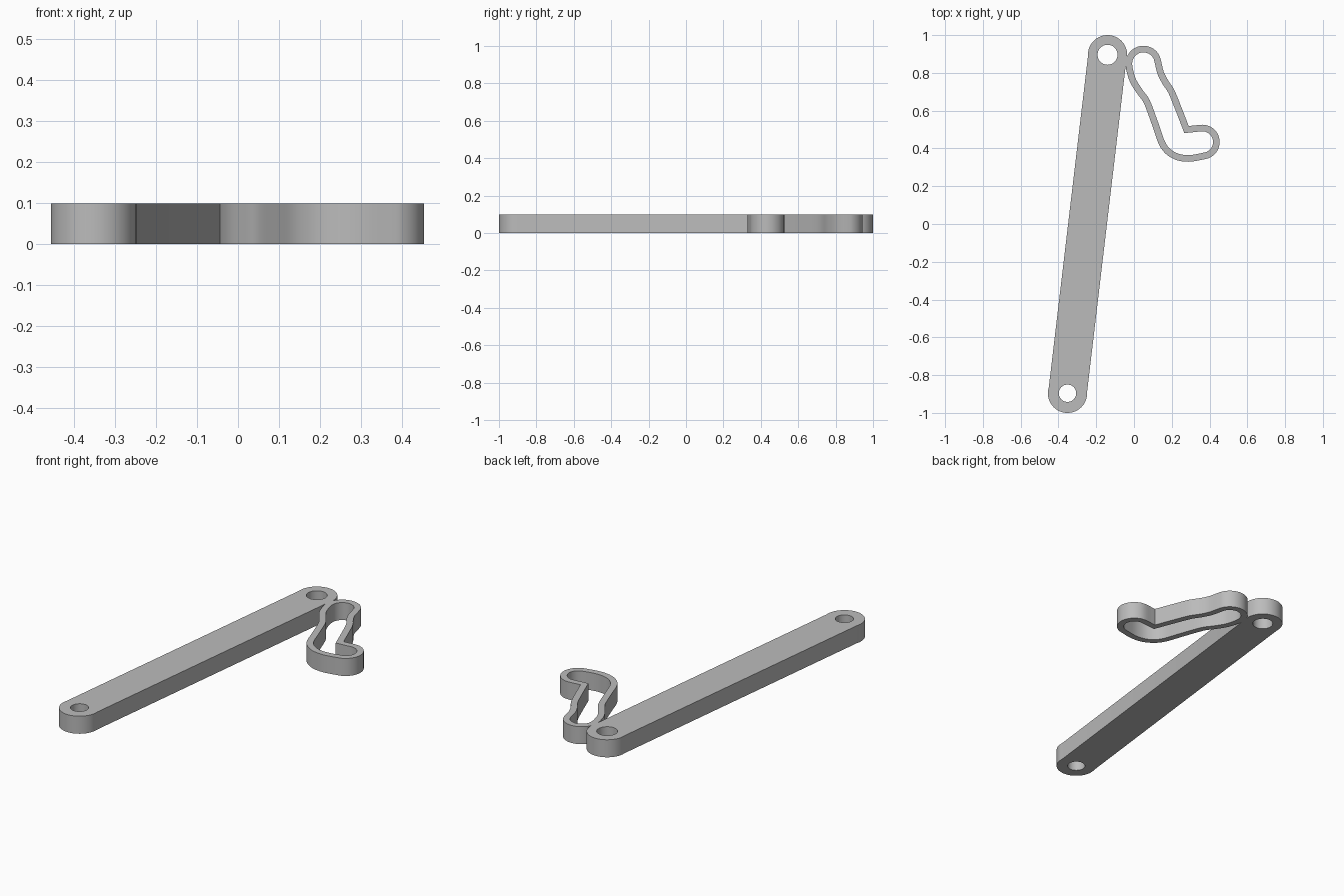
import bpy
from math import sin, cos, pi, radians, atan2
from mathutils import Vector

HEIGHT = 0.098
cube = bpy.data.objects.get("Cube")
if cube:
    bpy.data.objects.remove(cube, do_unlink=True)

grey = bpy.data.materials.new("plain grey")
grey.use_nodes = True
colour = (0.5, 0.5, 0.5, 1)
grey.diffuse_color = colour
grey.node_tree.nodes["Principled BSDF"].inputs["Base Color"].default_value = colour


def arc(centre, r, start, end, steps):
    """Points on an arc, angles in radians."""
    return [Vector(centre) + r * Vector((cos(a), sin(a)))
            for a in (start + (end - start) * i / steps for i in range(steps + 1))]


def circle(centre, r):
    return arc(centre, r, 0, 2 * pi, 48)[:-1]


def plate(name, outlines):
    """Extrude a flat shape; outlines after the first cut holes."""
    curve = bpy.data.curves.new(name, "CURVE")
    curve.dimensions = "2D"
    curve.fill_mode = "BOTH"
    curve.extrude = HEIGHT / 2
    for pts in outlines:
        spline = curve.splines.new("POLY")
        spline.points.add(len(pts) - 1)
        for p, v in zip(spline.points, pts):
            p.co = (v.x, v.y, 0, 1)
        spline.use_cyclic_u = True
    obj = bpy.data.objects.new(name, curve)
    bpy.context.collection.objects.link(obj)
    obj.location.z = HEIGHT / 2
    bpy.ops.object.select_all(action="DESELECT")
    obj.select_set(True)
    bpy.context.view_layer.objects.active = obj
    bpy.ops.object.convert(target="MESH")
    obj = bpy.context.object
    # Weld the caps to the walls
    bpy.ops.object.mode_set(mode="EDIT")
    bpy.ops.mesh.select_all(action="SELECT")
    bpy.ops.mesh.remove_doubles(threshold=0.0001)
    bpy.ops.mesh.normals_make_consistent(inside=False)
    bpy.ops.object.mode_set(mode="OBJECT")
    obj.data.materials.clear()
    obj.data.materials.append(grey)
    bpy.ops.object.shade_smooth_by_angle(angle=radians(30))
    return obj


def smooth_path(pts, steps=5):
    """Open Catmull-Rom path through the points."""
    p = [pts[0] * 2 - pts[1]] + pts + [pts[-1] * 2 - pts[-2]]
    out = []
    for a, b, c, d in zip(p, p[1:], p[2:], p[3:]):
        for i in range(steps):
            t = i / steps
            out.append(0.5 * (2 * b + (c - a) * t + (2 * a - 5 * b + 4 * c - d) * t ** 2
                              + (3 * b - a - 3 * c + d) * t ** 3))
    return out


def offset(pts, dist):
    """Mitred offset of a closed outline."""
    out = []
    for i, p in enumerate(pts):
        d1 = (p - pts[i - 1]).normalized()
        d2 = (pts[(i + 1) % len(pts)] - p).normalized()
        n1, n2 = Vector((-d1.y, d1.x)), Vector((-d2.y, d2.x))
        out.append(p + (n1 + n2) * dist / (1 + n1.dot(n2)))
    return out


# Long arm with a rounded eye at each end
bottom, top = Vector((-0.352, -0.896)), Vector((-0.14, 0.896))
axis = atan2(top.y - bottom.y, top.x - bottom.x)
sweep = radians(101)
arm = (arc(top, 0.104, axis - sweep, axis + sweep, 32)
       + arc(bottom, 0.104, axis + pi - sweep, axis + pi + sweep, 32))
plate("arm", [arm, circle(top, 0.053), circle(bottom, 0.046)])

# Thin closed loop, traced along its wall centre from the sharp inner corner
path = [Vector((0.278, 0.500)), Vector((0.32, 0.504))]
path += arc((0.362, 0.434), 0.074, pi / 2, radians(-82), 8)
path += [Vector(v) for v in ((0.288, 0.347), (0.214, 0.362), (0.155, 0.415),
                             (0.112, 0.53), (0.069, 0.645), (0.034, 0.696),
                             (-0.003, 0.754), (-0.022, 0.812))]
path += arc((0.05, 0.849), 0.077, pi, radians(8), 8)
path += [Vector(v) for v in ((0.141, 0.80), (0.167, 0.749), (0.198, 0.701),
                             (0.235, 0.611), (0.278, 0.500))]
loop = smooth_path(path)
plate("hook_loop", [offset(loop, 0.0175), offset(loop, -0.0175)])
